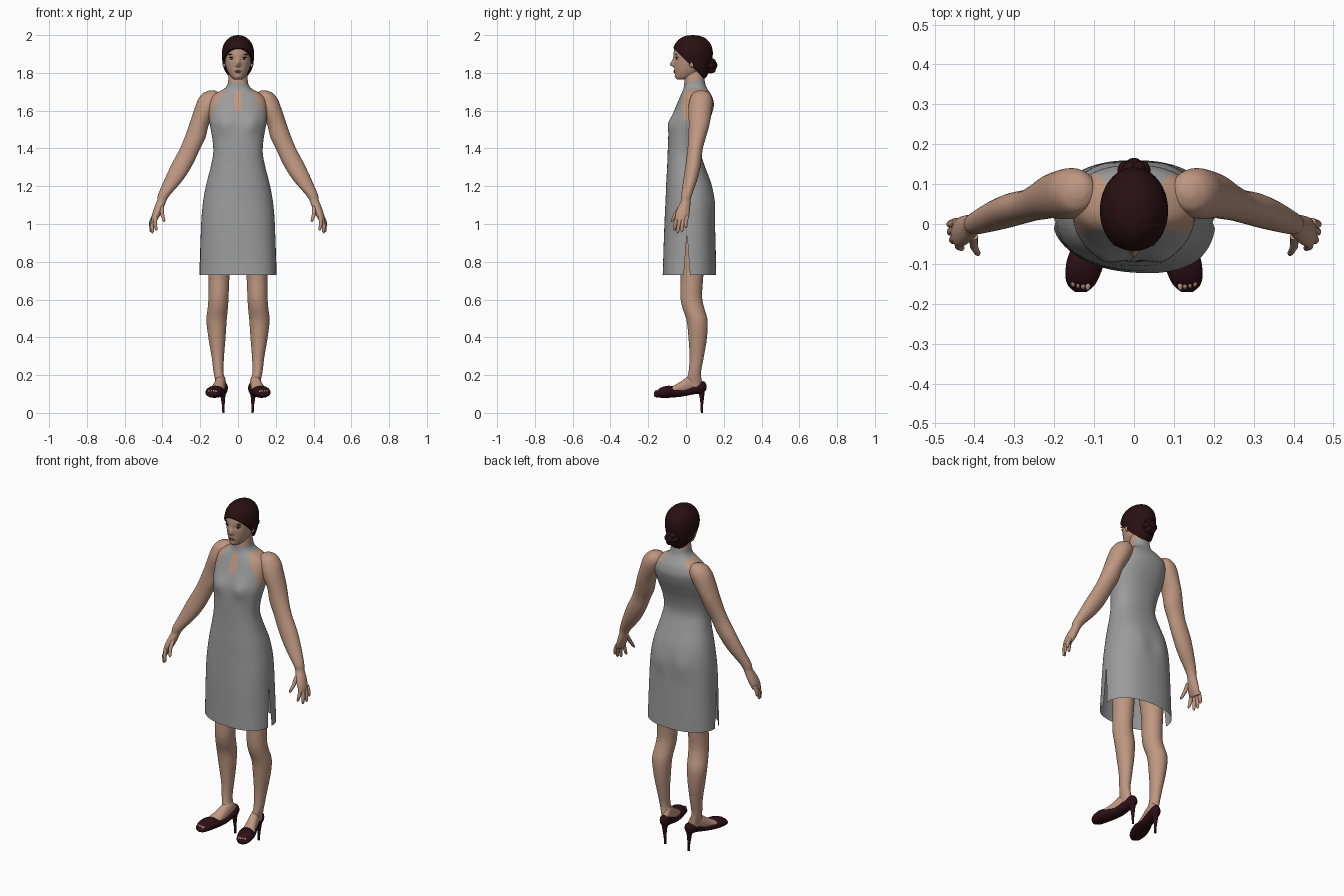
import bpy, bmesh, math
from mathutils import Vector, Matrix
from mathutils.bvhtree import BVHTree

cube = bpy.data.objects.get("Cube")
if cube:
    bpy.data.objects.remove(cube)


def material(name, r, g, b):
    m = bpy.data.materials.new(name)
    m.use_nodes = True
    m.diffuse_color = (r, g, b, 1)
    m.node_tree.nodes["Principled BSDF"].inputs["Base Color"].default_value = (r, g, b, 1)
    return m


SKIN = material("skin", .52, .31, .22)
GREY = material("grey fabric", .33, .33, .33)
HAIR = material("dark hair", .022, .005, .006)
SHOE = material("dark leather", .026, .005, .008)
LIPS = material("lips", .34, .14, .11)
WHITE = material("eye white", .6, .56, .52)
DARK = material("eye dark", .015, .009, .008)
SIDES = (("left", 1), ("right", -1))


def finish(bm, name, *mats, sharp=60):
    bmesh.ops.recalc_face_normals(bm, faces=bm.faces)
    me = bpy.data.meshes.new(name)
    bm.to_mesh(me)
    bm.free()
    for m in mats:
        me.materials.append(m)
    me.shade_smooth()
    me.set_sharp_from_angle(angle=math.radians(sharp))
    ob = bpy.data.objects.new(name, me)
    bpy.context.collection.objects.link(ob)
    return ob


def catmull(rows, steps):
    out = []
    for i in range(len(rows) - 1):
        a, b, c, d = (rows[min(max(i + k, 0), len(rows) - 1)] for k in (-1, 0, 1, 2))
        for s in range(steps):
            t = s / steps
            out.append([q + .5 * t * (r - p + t * (2*p - 5*q + 4*r - w + t * (3*q - p - 3*r + w)))
                        for p, q, r, w in zip(a, b, c, d)])
    return out + [list(rows[-1])]


def loft(rows, side=1, n=32, steps=4, power=2.0, along="z", caps=True):
    """Rows hold a position along the axis, then the extents of the section in both other axes."""
    bm = bmesh.new()
    rings = []
    for t, a0, a1, b0, b1 in catmull(rows, steps):
        ring = []
        for k in range(n):
            c, s = math.cos(math.tau * k / n), math.sin(math.tau * k / n)
            a = (a0 + a1) / 2 + (a1 - a0) / 2 * math.copysign(abs(c) ** (2 / power), c)
            b = (b0 + b1) / 2 + (b1 - b0) / 2 * math.copysign(abs(s) ** (2 / power), s)
            ring.append(bm.verts.new((side * a, b, t) if along == "z" else (side * a, t, b)))
        rings.append(ring)
    for lo, hi in zip(rings, rings[1:]):
        for k in range(n):
            bm.faces.new((lo[k], lo[(k + 1) % n], hi[(k + 1) % n], hi[k]))
    if caps:
        bm.faces.new(rings[0])
        bm.faces.new(rings[-1])
    return bm


def cut(bm, co, no, **kw):
    geom = bm.verts[:] + bm.edges[:] + bm.faces[:]
    return bmesh.ops.bisect_plane(bm, geom=geom, plane_co=co, plane_no=no, dist=1e-5, **kw)


def blob(name, loc, size, mat, tilt=0, seg=20):
    bm = bmesh.new()
    bmesh.ops.create_uvsphere(bm, u_segments=seg, v_segments=seg // 2, radius=1)
    bm.transform(Matrix.Translation(loc) @ Matrix.Rotation(tilt, 4, "Y") @ Matrix.Diagonal((*size, 1)))
    return finish(bm, name, mat)


def tube(name, points, mat):
    cu = bpy.data.curves.new(name, "CURVE")
    cu.dimensions, cu.bevel_depth, cu.bevel_resolution, cu.use_fill_caps = "3D", 1, 3, True
    sp = cu.splines.new("POLY")
    sp.points.add(len(points) - 1)
    for p, (co, r) in zip(sp.points, points):
        p.co, p.radius = (*co, 1), r
    tmp = bpy.data.objects.new(name, cu)
    me = bpy.data.meshes.new_from_object(tmp)
    bpy.data.objects.remove(tmp)
    bm = bmesh.new()
    bm.from_mesh(me)
    bpy.data.meshes.remove(me)
    return finish(bm, name, mat)


def bump(u, v, wu, wv):
    return math.exp(-(u / wu) ** 2 - (v / wv) ** 2)


# Torso and dress: height, half width, front, back
torso = [(.73, .205, -.122, .16), (.84, .201, -.119, .158), (.95, .197, -.116, .155),
         (1.05, .192, -.112, .152), (1.13, .183, -.108, .149), (1.21, .168, -.105, .135),
         (1.3, .145, -.1, .102), (1.38, .131, -.097, .078), (1.46, .137, -.094, .09),
         (1.53, .15, -.086, .116), (1.58, .154, -.07, .136), (1.63, .154, -.05, .148),
         (1.67, .142, -.033, .14), (1.695, .112, -.022, .127), (1.715, .075, -.014, .114),
         (1.735, .057, -.01, .104), (1.765, .051, -.008, .098), (1.81, .048, -.005, .092)]
bm = loft([(z, -w, w, f, b) for z, w, f, b in torso], n=72, power=2.3, caps=False)
for v in bm.verts:
    x, y, z = v.co
    if y < .02:
        v.co.y -= .016 * bump(abs(x) - .072, z - 1.53, .042, .05)
        v.co.y -= .07 * x * max(0, 1.1 - z) / .37 * min(1, (.02 - y) / .1)
    else:
        v.co.y += .008 * bump(abs(x) - .075, z - 1.1, .05, .07)

# Halter edges, collar, keyhole and side slits
HALTER = (((.062, 1.72), (.13, 1.605)), ((.13, 1.605), (.16, 1.52)))
COLLAR_CO, COLLAR_NO = Vector((0, -.01, 1.745)), Vector((0, -.25, 1))
SLIT_TOP, SLIT_Y, SLIT_SLOPE = .95, .005, .075
KEY_W, KEY_LOW, KEY_HIGH = .022, 1.6, 1.705


def halter_side(x, z, line):
    (xa, za), (xb, zb) = line
    return x - (xa + (xb - xa) * (z - za) / (zb - za))


for s in (1, -1):
    for (xa, za), (xb, zb) in HALTER:
        cut(bm, (s * xa, 0, za), (s * (za - zb), 0, xb - xa))
    cut(bm, (s * KEY_W, 0, 0), (1, 0, 0))
    cut(bm, (s * KEY_W, 0, KEY_LOW + .012), (s, 0, -1))
    cut(bm, (0, SLIT_Y, SLIT_TOP), (0, 1, s * SLIT_SLOPE))
for z in (KEY_LOW, KEY_HIGH, 1.715):
    cut(bm, (0, 0, z), (0, 0, 1))
cut(bm, COLLAR_CO, COLLAR_NO)
slit = []
for f in bm.faces:
    c = f.calc_center_median()
    x = abs(c.x)
    covered = c.z > 1.715 or all(halter_side(x, c.z, h) < 0 for h in HALTER)
    keyhole = c.y < .03 and x < KEY_W and KEY_LOW < c.z < KEY_HIGH and x - KEY_W < c.z - KEY_LOW - .012
    dressed = covered and not keyhole and (c - COLLAR_CO).dot(COLLAR_NO) < 0
    f.material_index = 0 if dressed else 1
    if x > .1 and abs(c.y - SLIT_Y) < SLIT_SLOPE * (SLIT_TOP - c.z):
        slit.append(f)
bmesh.ops.delete(bm, geom=slit, context="FACES")
finish(bm, "dress_and_torso", GREY, SKIN, sharp=80)

# Limb sections: height, inner and outer x, front and back y
arm = [(1.706, .12, .155, .065, .1), (1.692, .1, .185, .036, .125), (1.66, .092, .211, .02, .139),
       (1.61, .11, .23, .012, .138), (1.53, .153, .257, .015, .125), (1.457, .172, .283, .012, .105),
       (1.394, .203, .31, .008, .088), (1.315, .24, .352, -.002, .079), (1.235, .29, .389, -.014, .06),
       (1.156, .358, .423, -.025, .032), (1.125, .378, .428, -.026, .024), (1.085, .394, .444, -.045, .022),
       (1.05, .41, .455, -.056, .018), (1.02, .428, .459, -.056, .01)]
leg = [(1.05, .03, .17, -.06, .1), (.9, .035, .165, -.05, .1), (.73, .045, .156, -.03, .092),
       (.62, .05, .156, -.03, .085), (.56, .053, .16, -.02, .095), (.49, .06, .167, .003, .114),
       (.4, .066, .157, .013, .111), (.3, .074, .14, .019, .095), (.22, .077, .13, .014, .08),
       (.17, .07, .12, .005, .082), (.12, .07, .11, .02, .08)]
# Foot and shoe sections: y, inner and outer x, bottom and top
foot = [(.085, .064, .1, .12, .17), (.05, .064, .112, .11, .205), (.01, .067, .125, .1, .192),
        (-.03, .072, .138, .095, .165), (-.08, .08, .16, .09, .136), (-.13, .1, .16, .09, .115)]
shoe = [(.108, .072, .088, .125, .15), (.09, .055, .108, .105, .168), (.04, .055, .118, .098, .15),
        (-.01, .06, .132, .088, .13), (-.05, .065, .152, .083, .135), (-.09, .073, .168, .08, .144),
        (-.13, .086, .172, .08, .135), (-.155, .1, .165, .082, .118), (-.17, .118, .148, .088, .105)]
fingers = {"index": ((.437, -.046, 1.035), (.432, -.062, .965)),
           "middle": ((.445, -.03, 1.03), (.454, -.045, .951)),
           "ring": ((.447, -.012, 1.03), (.463, -.023, .957)),
           "little": ((.446, .004, 1.04), (.465, -.001, .98)),
           "thumb": ((.402, -.03, 1.09), (.391, -.078, 1.012))}
for label, s in SIDES:
    finish(loft(arm, s), label + "_arm", SKIN)
    finish(loft(leg, s), label + "_leg", SKIN)
    finish(loft(foot, s, along="y"), label + "_foot", SKIN)
    finish(loft(shoe, s, along="y"), label + "_shoe", SHOE)
    tube(label + "_heel", [((s * .08, .08, .125), .022), ((s * .08, .084, .09), .013),
                           ((s * .078, .084, .04), .007), ((s * .077, .084, 0), .006)], SHOE)
    for finger, (a, b) in fingers.items():
        a, b = Vector((s * a[0], *a[1:])), Vector((s * b[0], *b[1:]))
        knuckle = a.lerp(b, .5) + Vector((s * .005, -.002, 0))
        tube(f"{label}_{finger}", [(a, .0115), (knuckle, .01), (a.lerp(b, .9), .0075), (b, .003)], SKIN)
    for k in range(4):
        blob(f"{label}_toe_{k}", (s * (.116 + .012 * k), -.155 + .003 * k, .113), (.007, .012, .008), SKIN, seg=12)

# Head with nose, sockets, lips and chin shaped in
head = [(1.765, -.018, .018, -.046, -.005), (1.778, -.036, .036, -.055, .045), (1.81, -.056, .056, -.06, .09),
        (1.85, -.068, .068, -.063, .115), (1.89, -.073, .073, -.066, .125), (1.93, -.071, .071, -.061, .125),
        (1.96, -.06, .06, -.043, .11), (1.985, -.032, .032, -.01, .08)]
bm = loft(head, n=96, steps=8)
for v in bm.verts:
    x, y, z = abs(v.co.x), v.co.y, v.co.z
    if y < 0:
        v.co.y -= .023 * bump(x, z - 1.842, .011, .026 if z > 1.842 else .009)
        v.co.y += .007 * bump(x - .032, z - 1.877, .016, .012)
        v.co.y -= .004 * bump(x, z - 1.807, .02, .01) + .004 * bump(x, z - 1.78, .018, .01)
bm.normal_update()
tree = BVHTree.FromBMesh(bm)
finish(bm, "head", SKIN)


def on_face(x, z, depth=0):
    hit = tree.ray_cast(Vector((x, -1, z)), Vector((0, 1, 0)))[0]
    return Vector((x, hit.y + depth, z))


for label, s in SIDES:
    blob(label + "_eye", on_face(s * .033, 1.876, .001), (.013, .004, .0055), WHITE)
    blob(label + "_iris", on_face(s * .033, 1.876, -.002), (.0055, .003, .005), DARK)
    blob(label + "_lashes", on_face(s * .034, 1.882, .001), (.015, .005, .0025), DARK, s * .08)
    blob(label + "_brow", on_face(s * .036, 1.899, .002), (.018, .005, .0025), DARK, s * .12)
    blob(label + "_ear", (s * .073, .03, 1.853), (.009, .015, .026), SKIN)
blob("upper_lip", on_face(0, 1.811, .002), (.018, .005, .0035), LIPS)
blob("lower_lip", on_face(0, 1.804, .002), (.016, .005, .004), LIPS)

# Swept-back hair, cut along a slanting hairline
hair = [(1.77, -.045, .045, .02, .1), (1.79, -.06, .06, -.02, .115), (1.83, -.077, .077, -.056, .129),
        (1.87, -.084, .084, -.07, .138), (1.91, -.085, .085, -.073, .142), (1.95, -.076, .076, -.06, .132),
        (1.98, -.053, .053, -.034, .107), (1.995, -.028, .028, -.004, .075), (2.0, -.004, .004, .03, .04)]
bm = loft(hair, n=64)
cut(bm, (0, -.06, 1.925), (0, 1, 1), clear_inner=True)
bmesh.ops.holes_fill(bm, edges=[e for e in bm.edges if e.is_boundary], sides=0)
finish(bm, "hair", HAIR, sharp=45)

# Bun made of a core and a ring of coils
blob("bun_core", (0, .13, 1.84), (.03, .036, .032), HAIR)
for k in range(6):
    a = math.tau * k / 6
    blob(f"bun_coil_{k}", (.022 * math.cos(a), .13, 1.838 + .024 * math.sin(a)), (.02, .028, .02), HAIR, seg=16)
